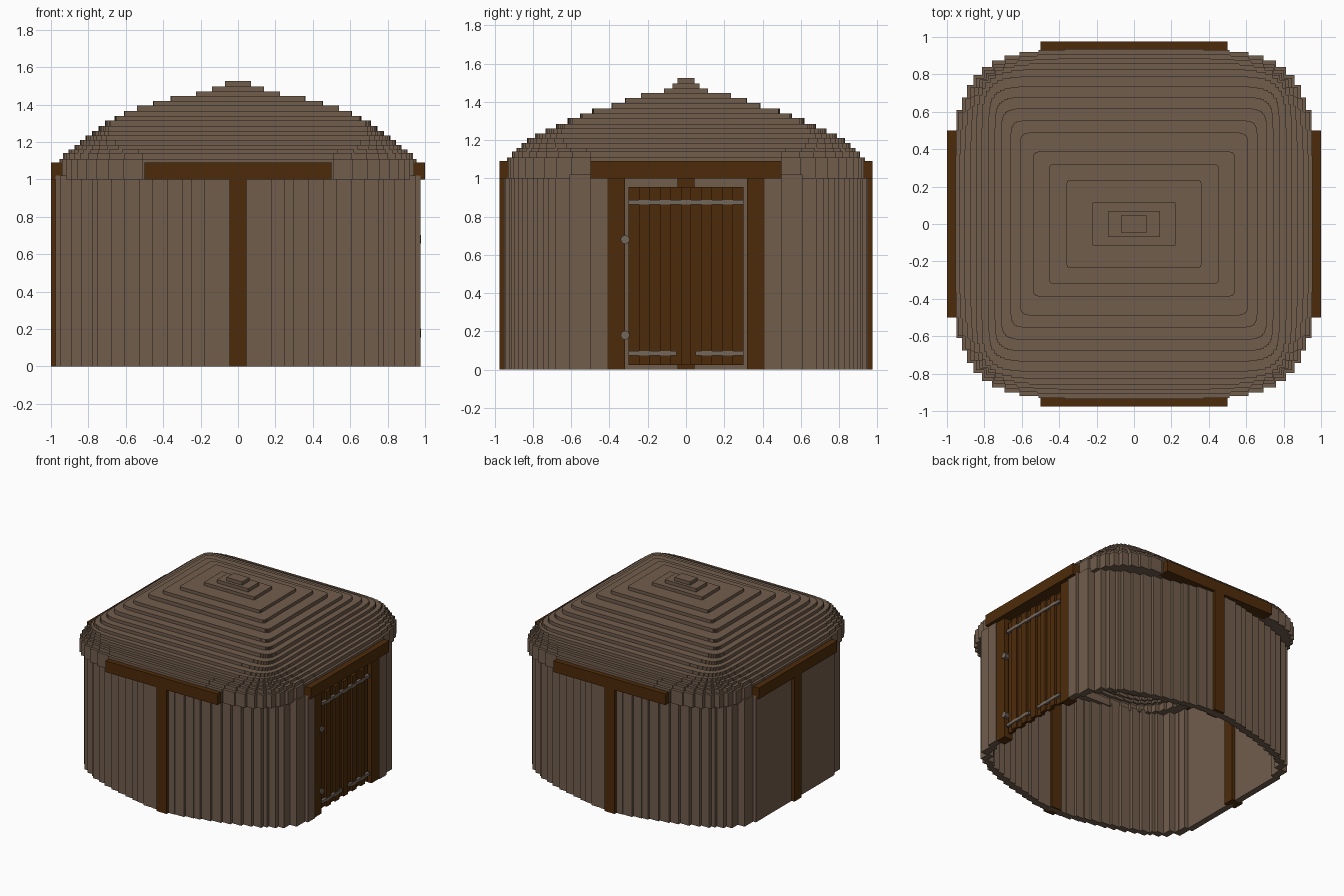
import bpy, bmesh, math
from mathutils import Matrix, Vector

if "Cube" in bpy.data.objects:
    bpy.data.objects.remove(bpy.data.objects["Cube"], do_unlink=True)


def material(name, rgb):
    m = bpy.data.materials.new(name)
    m.use_nodes = True
    m.diffuse_color = (*rgb, 1)
    m.node_tree.nodes["Principled BSDF"].inputs["Base Color"].default_value = (*rgb, 1)
    return m


DAUB = material("grey_brown_bark", (0.165, 0.11, 0.073))
TIMBER = material("dark_timber", (0.075, 0.024, 0.003))
METAL = material("dull_metal", (0.17, 0.135, 0.11))


def finish(name, bm, mat):
    bmesh.ops.recalc_face_normals(bm, faces=bm.faces)
    me = bpy.data.meshes.new(name)
    bm.to_mesh(me)
    bm.free()
    me.materials.append(mat)
    ob = bpy.data.objects.new(name, me)
    bpy.context.collection.objects.link(ob)
    return ob


def boxes(name, bounds, mat):
    """One object made of boxes given as (x0, x1, y0, y1, z0, z1)."""
    bm = bmesh.new()
    for x0, x1, y0, y1, z0, z1 in bounds:
        centre = Vector((x0 + x1, y0 + y1, z0 + z1)) / 2
        size = (abs(x1 - x0), abs(y1 - y0), abs(z1 - z0))
        bmesh.ops.create_cube(bm, size=1, matrix=Matrix.Translation(centre) @ Matrix.Diagonal((*size, 1)))
    return finish(name, bm, mat)


# Bowed front and back walls: upright boards as (outer edge in x, outer face in y)
EAVE = 1.02
steps = [(0.1, 0.95), (0.18, 0.945), (0.25, 0.925), (0.3, 0.915), (0.38, 0.895),
         (0.46, 0.875), (0.53, 0.855), (0.61, 0.83), (0.68, 0.80), (0.75, 0.775),
         (0.78, 0.745), (0.84, 0.72), (0.89, 0.685), (0.95, 0.61)]
boards = []
for sx in (-1, 1):
    for sy in (-1, 1):
        start = 0
        for i, (end, y) in enumerate(steps):
            following = steps[min(i + 1, len(steps) - 1)][1]
            inner = min(y - 0.055, following - 0.015)
            boards.append((sx * start, sx * end, sy * inner, sy * y, 0, EAVE))
            start = end
        boards.append((sx * 0.895, sx * 0.95, sy * 0.49, sy * 0.6, 0, EAVE))
# Flat side wall, and flat strips beside the doorway
for sy in (-1, 1):
    boards.append((0.925, 0.975, sy * 0.41, sy * 0.5, 0, EAVE))
boards.append((-0.975, -0.925, -0.5, 0.5, 0, EAVE))
boxes("wall_boards", boards, DAUB)


# Stepped thatch roof: (half width, half depth, top height) per layer
layers = [
    (0.955, 0.935, 1.11), (0.935, 0.91, 1.14), (0.905, 0.885, 1.16), (0.875, 0.86, 1.185),
    (0.845, 0.83, 1.21), (0.815, 0.79, 1.235), (0.78, 0.735, 1.26), (0.745, 0.68, 1.285),
    (0.71, 0.62, 1.315), (0.66, 0.555, 1.34), (0.61, 0.49, 1.365), (0.54, 0.39, 1.395),
    (0.455, 0.32, 1.42), (0.36, 0.235, 1.445), (0.225, 0.115, 1.47), (0.14, 0.07, 1.497),
    (0.07, 0.045, 1.525)]


def stepped_outline(hx, hy, level, count=12):
    """Rounded rectangle drawn as a staircase, squarer on higher levels."""
    power = 4.3 + 0.2 * level * level
    pts = []
    for k in range(count + 1):
        t = k / count * math.pi / 2
        pts.append((hx * max(math.cos(t), 0) ** (2 / power), hy * math.sin(t) ** (2 / power)))
    quarter = []
    for p, q in zip(pts, pts[1:]):
        quarter.append((p[0], q[1]))
        quarter.append(q)
    quarter.pop()
    back = quarter[::-1]
    return (quarter + [(-x, y) for x, y in back]
            + [(-x, -y) for x, y in quarter] + [(x, -y) for x, y in back])


rings = []
hollow = [(i, l) for i, l in enumerate(layers) if l[1] > 0.2]
for i, (hx, hy, z) in reversed(hollow):
    low = layers[i - 1][2] - 0.05 if i else 1.0
    # The eave reaches inward to rest on the wall
    inset = 0.07 if i else 0.12
    inner = stepped_outline(hx - inset, hy - inset, i)
    rings += [(inner, z - 0.05), (inner, low)]
low = 1.0
for i, (hx, hy, z) in enumerate(layers):
    outer = stepped_outline(hx, hy, i)
    rings += [(outer, low), (outer, z)]
    low = z

bm = bmesh.new()
loops = [[bm.verts.new((x, y, z)) for x, y in outline] for outline, z in rings]
for a, b in zip(loops, loops[1:]):
    for k in range(len(a)):
        n = (k + 1) % len(a)
        bm.faces.new((a[k], a[n], b[n], b[k]))
bm.faces.new(loops[0])
bm.faces.new(loops[-1])
finish("stepped_roof", bm, DAUB)


# Posts and lintels
for name, s in (("front", -1), ("back", 1)):
    boxes(name + "_post", [(-0.045, 0.045, s * 0.88, s * 0.975, 0, 1.0)], TIMBER)
    boxes(name + "_lintel", [(-0.5, 0.5, s * 0.88, s * 0.975, 1.0, 1.09)], TIMBER)
boxes("side_post", [(-1, -0.9, -0.045, 0.045, 0, 1.0)], TIMBER)
for name, s in (("side", -1), ("door", 1)):
    boxes(name + "_lintel", [(s * 0.9, s * 1.0, -0.5, 0.5, 1.0, 1.09)], TIMBER)
boxes("door_frame", [(0.89, 0.968, s * 0.32, s * 0.41, 0, 1.0) for s in (-1, 1)], TIMBER)

# Door leaf of staggered planks
COUNT = 11
width = 0.6 / COUNT
planks = []
for i in range(COUNT):
    y = -0.3 + i * width
    x = 0.92 + 0.018 * (i % 2)
    planks.append((x, x + 0.025, y, y + width, 0.025, 0.955))
boxes("door_planks", planks, TIMBER)

# Metal straps and hinges
straps = [(-0.3, 0.3, 0.875), (-0.3, -0.05, 0.085), (0.05, 0.3, 0.085)]
boxes("door_straps", [(0.915, 0.967, a, b, z - 0.012, z + 0.012) for a, b, z in straps], METAL)
bm = bmesh.new()
for z in (0.18, 0.68):
    place = Matrix.Translation((0.953, -0.318, z)) @ Matrix.Rotation(math.pi / 2, 4, "Y")
    bmesh.ops.create_cone(bm, cap_ends=True, segments=8, radius1=0.024, radius2=0.024,
                          depth=0.05, matrix=place)
finish("door_hinges", bm, METAL)
